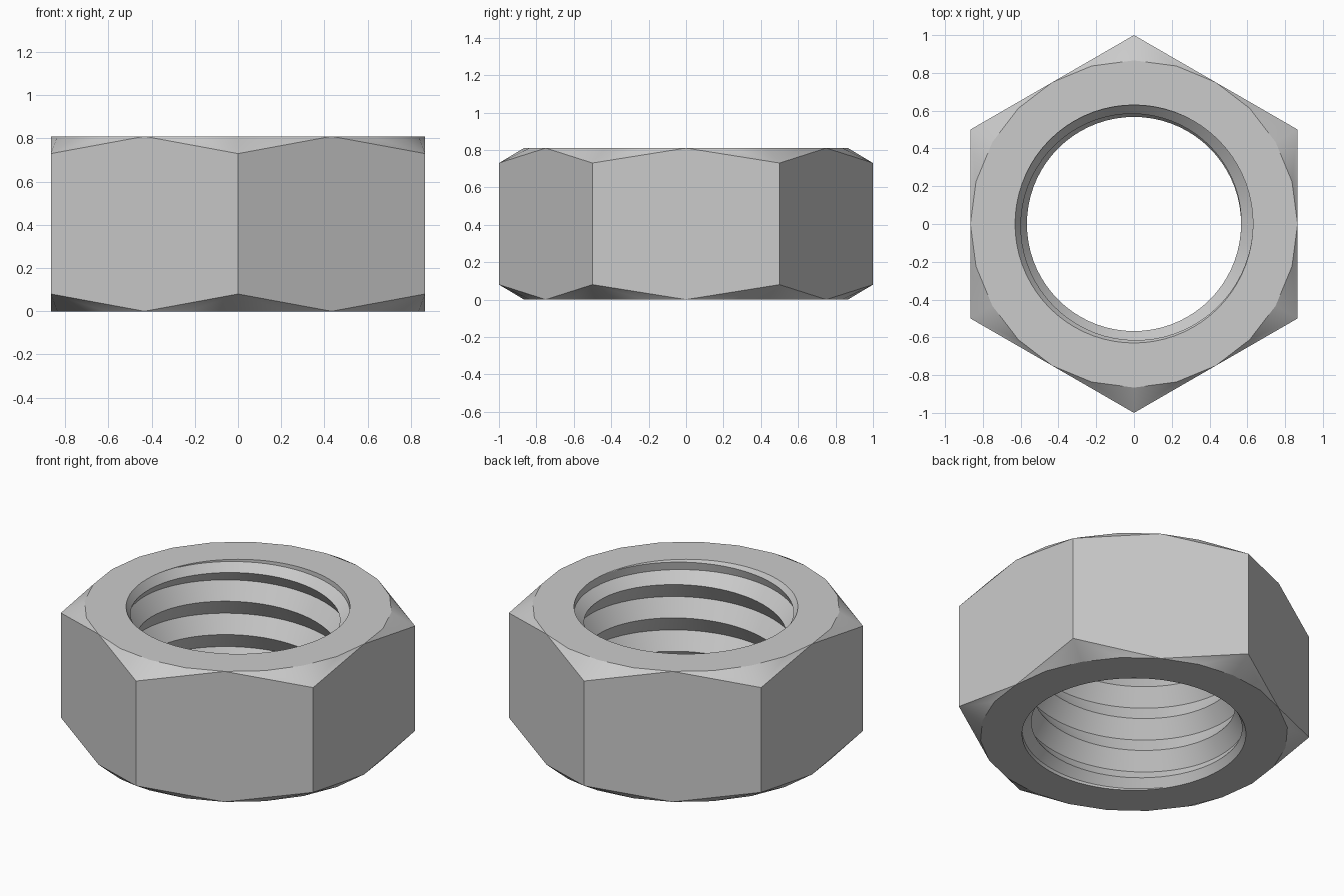
import bpy, bmesh, math

cube = bpy.data.objects.get("Cube")
if cube:
    bpy.data.objects.remove(cube, do_unlink=True)

HEIGHT, CHAMFER = 0.81, 0.08
CORNER_R = 1.0
FLAT_R = CORNER_R * math.cos(math.pi / 6)
ROOT_R, CREST_R = 0.63, 0.567
PITCH, RUNOUT = 0.207, 0.1
SEG, RIM = 72, 24          # segments of the bore and of the outer rim

bm = bmesh.new()


def polar(r, angle, z):
    return bm.verts.new((r * math.cos(angle), r * math.sin(angle), z))


# Hexagonal body: rim circles, corner chamfers and flat sides
rims, corners, bores = [], [], []
for z, inset in ((0, CHAMFER), (HEIGHT, -CHAMFER)):
    rim = [polar(FLAT_R, math.tau * i / RIM, z) for i in range(RIM)]
    corner = [polar(CORNER_R, math.tau * m / 6 + math.pi / 6, z + inset) for m in range(6)]
    bore = [polar(ROOT_R, math.tau * i / SEG, z) for i in range(SEG)]
    for m in range(6):
        for i in range(4 * m, 4 * m + 4):
            bm.faces.new((corner[m], rim[(i + 1) % RIM], rim[i]))
    # Flat bearing face around the bore
    step = SEG // RIM
    for i in range(RIM):
        inner = [bore[(step * i + j) % SEG] for j in range(step, -1, -1)]
        bm.faces.new([rim[i], rim[(i + 1) % RIM]] + inner)
    rims.append(rim)
    corners.append(corner)

for m in range(6):
    n, mid = (m + 1) % 6, (4 * m + 4) % RIM
    bm.faces.new((corners[0][m], rims[0][mid], corners[0][n],
                  corners[1][n], rims[1][mid], corners[1][m]))


# Helical thread whose crest runs out into the bore edge over one turn
def thread_vert(k, z, is_crest):
    def squeeze(depth):
        """Depth below an end face, and how far the crest has faded there."""
        fade = min(max((RUNOUT - depth) / PITCH, 0), 1)
        return (RUNOUT * (1 - fade) if fade > 0 else depth), fade

    if z > HEIGHT / 2:
        depth, fade = squeeze(HEIGHT - z)
        z = HEIGHT - depth
    else:
        z, fade = squeeze(z)
    r = CREST_R + (ROOT_R - CREST_R) * fade if is_crest else ROOT_R
    return polar(r, math.tau * (k % SEG) / SEG, z)


start = 0.784 - PITCH * 125 / 360 - 5 * PITCH
count = 8 * SEG
crest, root = [], []
for k in range(count):
    z = start + PITCH * k / SEG
    crest.append(thread_vert(k, z, True))
    root.append(thread_vert(k, z + PITCH / 2, False))
for k in range(count - 1):
    bm.faces.new((crest[k], crest[k + 1], root[k + 1], root[k]))
    if k + SEG + 1 < count:
        bm.faces.new((root[k], root[k + 1], crest[k + SEG + 1], crest[k + SEG]))

# Weld the thread to the bore edges and drop collapsed faces
bmesh.ops.remove_doubles(bm, verts=bm.verts[:], dist=0.0004)
bmesh.ops.dissolve_degenerate(bm, edges=bm.edges[:], dist=0.0002)
loose = [e for e in bm.edges if not e.link_faces]
bmesh.ops.delete(bm, geom=loose, context='EDGES')
bmesh.ops.recalc_face_normals(bm, faces=bm.faces[:])

mesh = bpy.data.meshes.new("hex_nut")
bm.to_mesh(mesh)
bm.free()
nut = bpy.data.objects.new("hex_nut", mesh)
bpy.context.collection.objects.link(nut)

# Plain grey metal
steel = bpy.data.materials.new("grey_metal")
steel.use_nodes = True
colour = (0.6, 0.6, 0.6, 1)
steel.diffuse_color = colour
steel.node_tree.nodes["Principled BSDF"].inputs["Base Color"].default_value = colour
mesh.materials.append(steel)

bpy.ops.object.select_all(action='DESELECT')
nut.select_set(True)
bpy.context.view_layer.objects.active = nut
bpy.ops.object.shade_smooth_by_angle(angle=math.radians(30))
